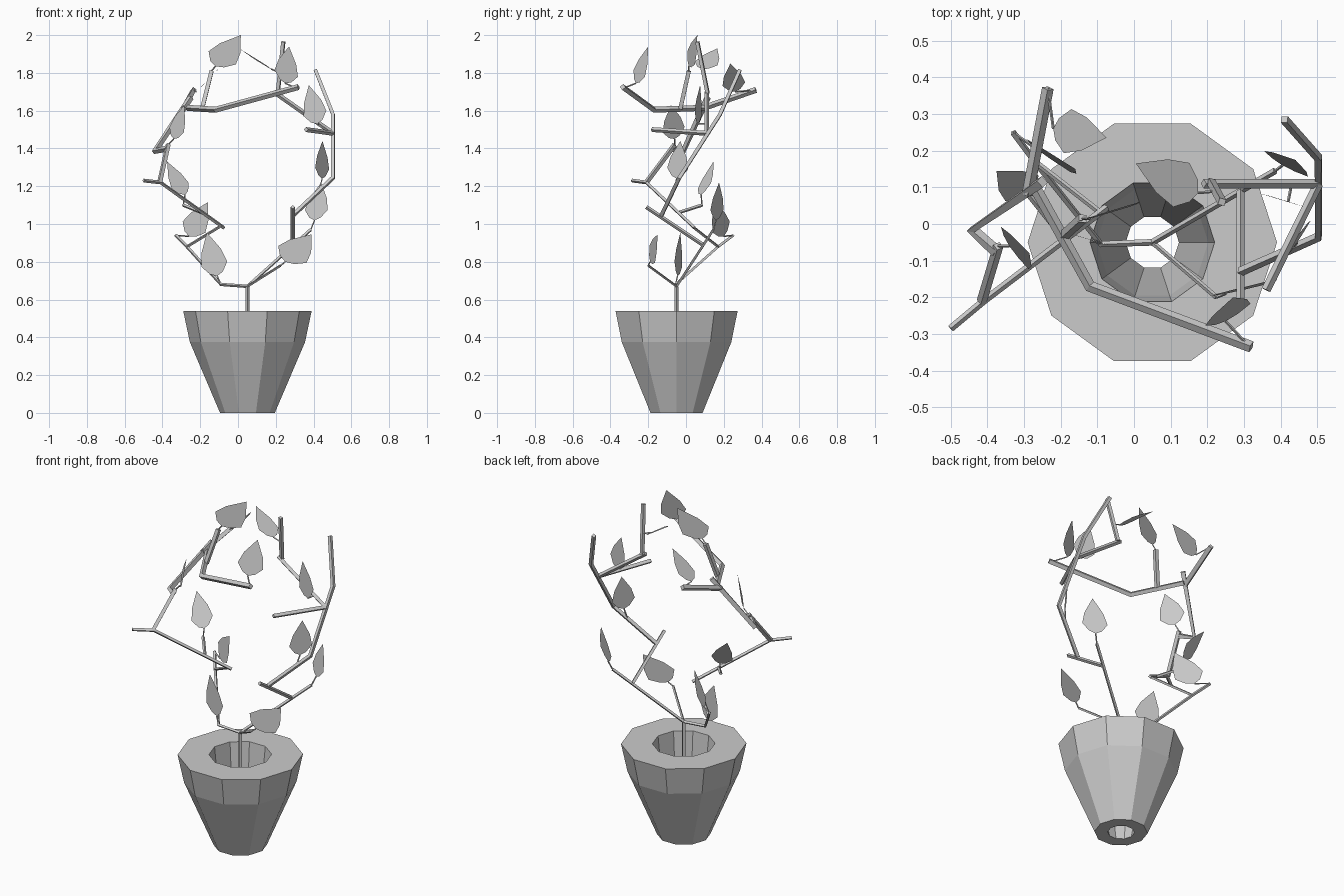
import bpy, bmesh, math
from mathutils import Vector

if "Cube" in bpy.data.objects:
    bpy.data.objects.remove(bpy.data.objects["Cube"])


def add_mesh(name, bm):
    me = bpy.data.meshes.new(name)
    bm.to_mesh(me)
    bm.free()
    ob = bpy.data.objects.new(name, me)
    bpy.context.collection.objects.link(ob)
    return ob


def stick(name, pts, r):
    """Four-sided stick along a polyline."""
    cu = bpy.data.curves.new(name + "_path", 'CURVE')
    cu.dimensions = '3D'
    cu.bevel_depth = r
    cu.bevel_resolution = 0
    cu.use_fill_caps = True
    sp = cu.splines.new('POLY')
    sp.points.add(len(pts) - 1)
    for p, co in zip(sp.points, pts):
        p.co = (*co, 1)
    tmp = bpy.data.objects.new(name + "_path", cu)
    bpy.context.collection.objects.link(tmp)
    dg = bpy.context.evaluated_depsgraph_get()
    me = bpy.data.meshes.new_from_object(tmp.evaluated_get(dg))
    bpy.data.objects.remove(tmp)
    for poly in me.polygons:
        poly.use_smooth = False
    me.name = name
    ob = bpy.data.objects.new(name, me)
    bpy.context.collection.objects.link(ob)


def leaf(name, stem, base, tip, half):
    """Flat pointed leaf with a thin stalk."""
    base, tip, half = Vector(base), Vector(tip), Vector(half)
    outline = [(0, 0), (.07, .5), (.27, 1), (.58, .75)]
    pts = [(t, w) for t, w in outline] + [(1, 0)]
    pts += [(t, -w) for t, w in reversed(outline[1:])]
    bm = bmesh.new()
    bm.faces.new([bm.verts.new(base.lerp(tip, t) + half * w) for t, w in pts])
    add_mesh(name, bm)
    stick(name + "_stalk", [stem, base], .004)


# Pot: ten-sided tapered tube, inner wall at half the radius
bm = bmesh.new()
profile = [(.145, 0), (.305, .375), (.34, .54), (.17, .54), (.1525, .375), (.0725, 0)]
rings = [[bm.verts.new((.05 + r * math.cos(i * math.pi / 5),
                        -.05 + r * math.sin(i * math.pi / 5), z)) for i in range(10)]
         for r, z in profile]
for a, b in zip(rings, rings[1:] + rings[:1]):
    for i in range(10):
        j = (i + 1) % 10
        bm.faces.new((a[i], a[j], b[j], b[i]))
bmesh.ops.recalc_face_normals(bm, faces=bm.faces)
add_mesh("pot", bm)

# Trunk and branches
fork = (.05, -.05, .67)
stick("trunk", [(.05, -.05, .3), fork], .011)
stick("left_low_branch", [fork, (-.09, -.055, .68), (-.27, .17, .88), (-.33, .25, .94)], .009)
stick("left_cross_branch", [(-.27, .17, .88), (-.09, .03, .99)], .008)
stick("left_out_branch", [(-.075, .045, .98), (-.41, -.21, 1.22), (-.5, -.285, 1.23)], .01)
stick("left_twig", [(-.19, -.04, 1.06), (-.29, .085, 1.1)], .009)
stick("left_rise", [(-.415, -.21, 1.22), (-.37, -.06, 1.42)], .014)
stick("left_upper_branch", [(-.375, -.075, 1.4), (-.44, -.015, 1.385), (-.25, .115, 1.67)], .017)
stick("top_bar", [(-.27, .1, 1.615), (-.12, -.17, 1.605), (.32, -.335, 1.725)], .016)
stick("top_back_twig", [(-.29, .08, 1.61), (-.235, .37, 1.71)], .016)
stick("top_twig", [(-.19, -.03, 1.61), (-.14, .015, 1.81)], .015)
stick("right_front_twig", [fork, (.225, -.2, .78)], .007)
stick("right_low_branch", [fork, (.385, .145, .97)], .009)
stick("right_cross_branch", [(.29, .09, .89), (.29, -.21, 1.09)], .011)
stick("right_rise", [(.29, -.13, 1.045), (.503, -.035, 1.245), (.503, .18, 1.58),
                     (.41, .285, 1.815)], .013)
stick("right_twig", [(.503, .11, 1.48), (.36, -.18, 1.5)], .013)
stick("right_upper_branch", [(.503, .11, 1.48), (.19, .11, 1.7)], .013)
stick("right_top_twig", [(.21, .115, 1.69), (.24, .06, 1.965)], .013)

# Leaves: stalk start, base, tip, half width
leaves = [
    ((-.09, -.055, .68), (-.11, -.045, .725), (-.165, -.03, .955), (.068, -.02, .015)),
    ((.225, -.2, .78), (.25, -.19, .8), (.39, -.15, .945), (-.075, -.015, .045)),
    ((-.33, .25, .94), (-.26, .2, .935), (-.16, .15, 1.115), (.06, -.045, -.03)),
    ((-.29, .085, 1.1), (-.28, .08, 1.155), (-.375, .145, 1.33), (.045, .035, .015)),
    ((-.37, -.06, 1.42), (-.34, -.06, 1.45), (-.285, -.08, 1.63), (.038, -.058, -.015)),
    ((-.235, .37, 1.71), (-.22, .26, 1.7), (-.075, .235, 1.85), (.01, .06, .01)),
    ((-.14, .015, 1.81), (-.12, .015, 1.835), (.015, .06, 2), (.072, .02, -.035)),
    ((.23, .09, 1.8), (.175, .085, 1.82), (.005, .165, 1.93), (.022, .06, -.01)),
    ((.31, -.33, 1.72), (.25, -.265, 1.745), (.27, -.2, 1.94), (.062, .03, -.018)),
    ((.43, .11, 1.53), (.42, .06, 1.53), (.375, .075, 1.735), (.06, -.018, .015)),
    ((.43, -.065, 1.175), (.445, -.05, 1.24), (.447, -.03, 1.44), (.037, .055, -.005)),
    ((.385, .145, .97), (.405, .16, 1.02), (.44, .175, 1.22), (.06, -.035, 0)),
]
for i, spec in enumerate(leaves):
    leaf("leaf_%02d" % (i + 1), *spec)
